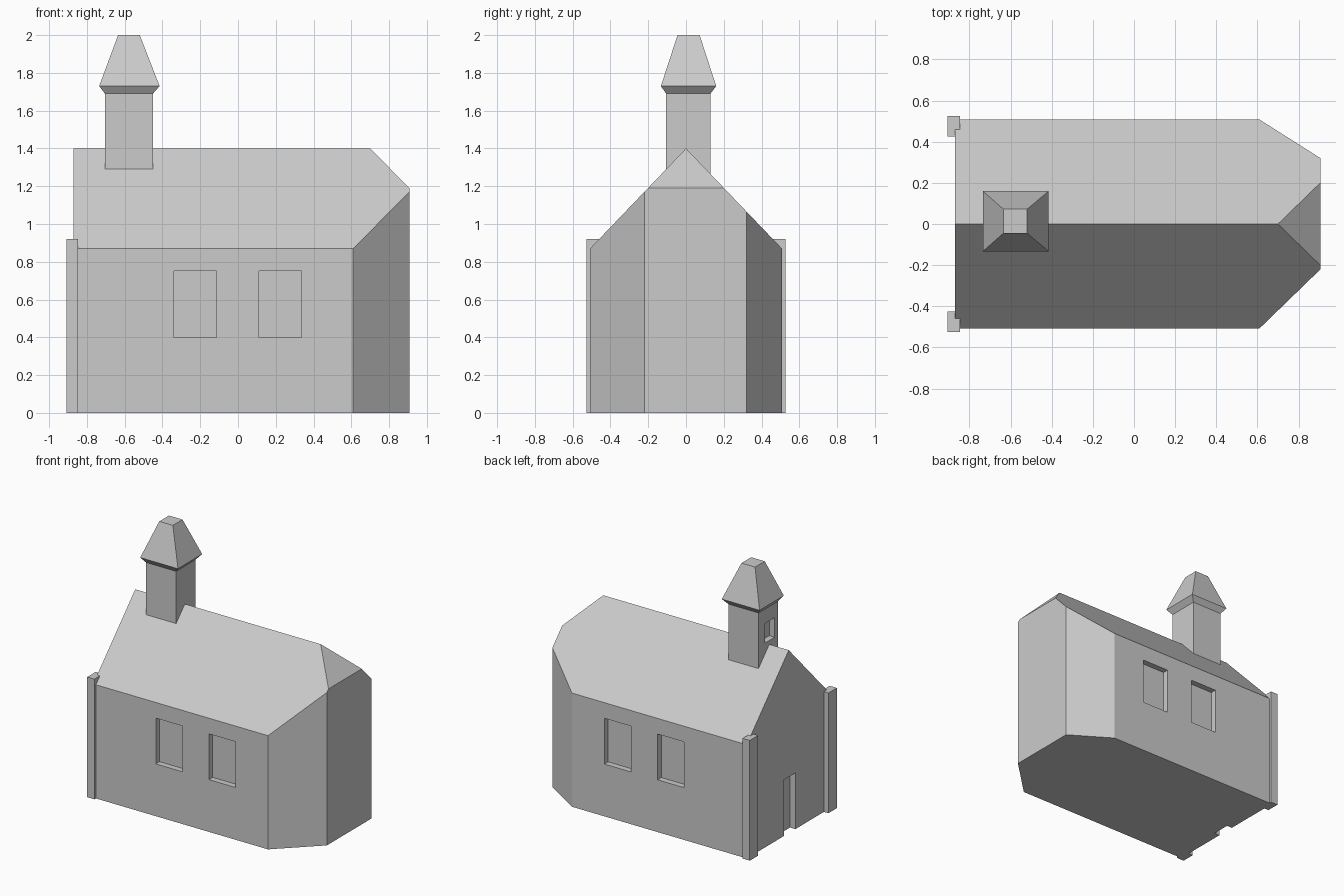
import bpy, bmesh

if "Cube" in bpy.data.objects:
    bpy.data.objects.remove(bpy.data.objects["Cube"])

stone = bpy.data.materials.new("light grey")
stone.diffuse_color = (0.6, 0.6, 0.6, 1)
stone.use_nodes = True
stone.node_tree.nodes["Principled BSDF"].inputs["Base Color"].default_value = stone.diffuse_color


def finish(name, bm):
    bmesh.ops.recalc_face_normals(bm, faces=bm.faces[:])
    me = bpy.data.meshes.new(name)
    bm.to_mesh(me)
    bm.free()
    me.materials.append(stone)
    ob = bpy.data.objects.new(name, me)
    bpy.context.collection.objects.link(ob)
    return ob


def loft(name, rings):
    """Join equal-sized rings of points and cap both ends."""
    bm = bmesh.new()
    vs = [[bm.verts.new(p) for p in r] for r in rings]
    n = len(vs[0])
    for a, b in zip(vs, vs[1:]):
        for i in range(n):
            j = (i + 1) % n
            bm.faces.new((a[i], a[j], b[j], b[i]))
    bm.faces.new(vs[0][::-1])
    bm.faces.new(vs[-1])
    return finish(name, bm)


def rect(x0, x1, y0, y1, z):
    return [(x0, y0, z), (x1, y0, z), (x1, y1, z), (x0, y1, z)]


def box(name, x0, x1, y0, y1, z0, z1):
    return loft(name, [rect(x0, x1, y0, y1, z0), rect(x0, x1, y0, y1, z1)])


def cut(target, cutters):
    """Carve recesses and discard the cutters."""
    for c in cutters:
        c.hide_render = True
        m = target.modifiers.new("recess", 'BOOLEAN')
        m.operation = 'DIFFERENCE'
        m.solver = 'EXACT'
        m.object = c
    dg = bpy.context.evaluated_depsgraph_get()
    me = bpy.data.meshes.new_from_object(target.evaluated_get(dg))
    target.modifiers.clear()
    target.data = me
    me.materials.clear()
    me.materials.append(stone)
    for c in cutters:
        bpy.data.objects.remove(c)


# Nave: extruded plan, trimmed by two roof slopes and the end hip
plan = [(-0.87, -0.508), (0.61, -0.508), (0.907, -0.22),
        (0.907, 0.32), (0.61, 0.508), (-0.87, 0.508)]
nave = loft("nave", [[(x, y, z) for x, y in plan] for z in (0, 1.8)])
bm = bmesh.new()
bm.from_mesh(nave.data)
for co, no in (((0, 0, 1.4), (0, -0.53, 0.508)),
               ((0, 0, 1.4), (0, 0.53, 0.508)),
               ((0.70, 0, 1.4), (0.21, 0, 0.207))):
    r = bmesh.ops.bisect_plane(bm, geom=bm.verts[:] + bm.edges[:] + bm.faces[:],
                               plane_co=co, plane_no=no, clear_outer=True)
    edges = [e for e in bm.edges if e.is_boundary]
    bmesh.ops.holes_fill(bm, edges=edges, sides=0)
bmesh.ops.recalc_face_normals(bm, faces=bm.faces[:])
bm.to_mesh(nave.data)
bm.free()

# Window and door recesses
depth = 0.045
cutters = [box("door_cutter", -1.0, -0.87 + depth, -0.08, 0.06, -0.1, 0.43)]
for x0, x1 in ((-0.34, -0.115), (0.11, 0.335)):
    for s in (-1, 1):
        ya, yb = sorted((s * (0.508 - depth), s * 0.6))
        cutters.append(box("window_cutter", x0, x1, ya, yb, 0.40, 0.75))
cut(nave, cutters)

# Corner pilasters
for s, side in ((-1, "front"), (1, "back")):
    y0, y1 = sorted((s * 0.425, s * 0.526))
    box("pilaster_" + side, -0.908, -0.847, y0, y1, 0, 0.92)

# Bell tower with a recessed opening on the entrance side
tower = box("bell_tower", -0.705, -0.45, -0.105, 0.13, 1.2, 1.69)
cut(tower, [box("opening_cutter", -0.8, -0.705 + depth, -0.065, 0.05, 1.43, 1.58)])

# Flared, truncated tower cap
loft("tower_cap", [rect(-0.705, -0.45, -0.105, 0.13, 1.69),
                   rect(-0.735, -0.415, -0.133, 0.16, 1.73),
                   rect(-0.635, -0.52, -0.045, 0.072, 2.0)])
